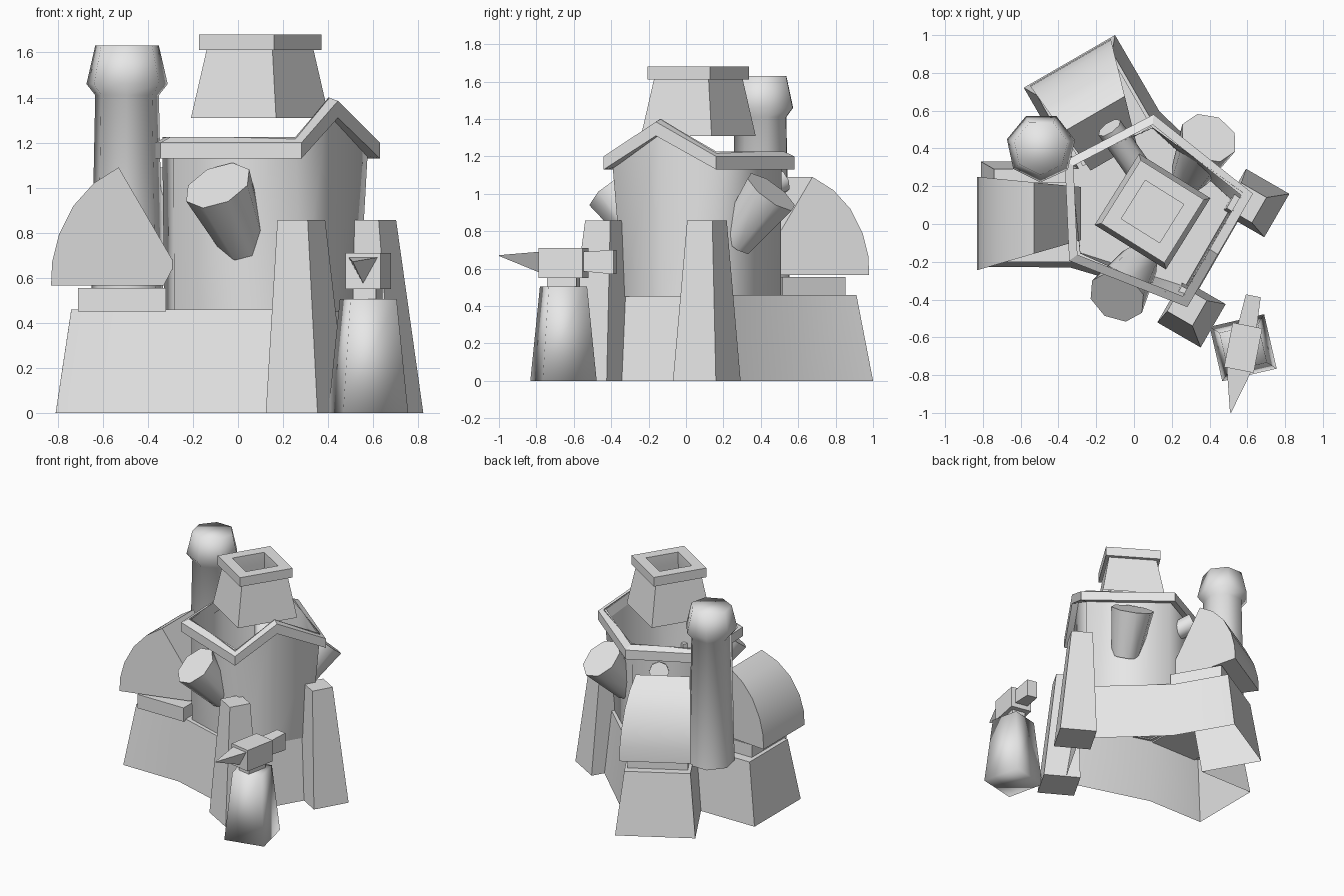
import bpy, bmesh
from math import cos, sin, pi, radians
from mathutils import Matrix, Vector

cube = bpy.data.objects.get("Cube")
if cube:
    bpy.data.objects.remove(cube)

grey = bpy.data.materials.new("plain_grey")
grey.use_nodes = True
COLOUR = (0.8, 0.8, 0.8, 1)
grey.diffuse_color = COLOUR
grey.node_tree.nodes["Principled BSDF"].inputs["Base Color"].default_value = COLOUR


def frame(offset):
    """Symmetry axis of the building, turned 30 degrees and shifted sideways."""
    return Matrix.Rotation(radians(-30), 4, 'Z') @ Matrix.Translation((0, offset, 0))


BODY = frame(0.107)
FLANK = frame(0.08)


def loft(name, loops, start=True, end=True, ring=False, matrix=None, mirror=False, smooth=30):
    """Skin matching loops of points into one object."""
    bm = bmesh.new()
    rows = [[bm.verts.new(p) for p in loop] for loop in loops]
    n = len(rows[0])
    for a, b in zip(rows, rows[1:] + (rows[:1] if ring else [])):
        for i in range(n):
            j = (i + 1) % n
            bm.faces.new((a[i], a[j], b[j], b[i]))
    if start and not ring:
        bm.faces.new(rows[0][::-1])
    if end and not ring:
        bm.faces.new(rows[-1])
    bmesh.ops.recalc_face_normals(bm, faces=bm.faces)
    mesh = bpy.data.meshes.new(name)
    bm.to_mesh(mesh)
    bm.free()
    mesh.materials.append(grey)
    obj = bpy.data.objects.new(name, mesh)
    bpy.context.collection.objects.link(obj)
    if matrix:
        obj.matrix_world = matrix
    if mirror:
        mod = obj.modifiers.new("mirror", 'MIRROR')
        mod.use_axis = (False, True, False)
        mod.use_mirror_merge = False
    bpy.ops.object.select_all(action='DESELECT')
    obj.select_set(True)
    bpy.context.view_layer.objects.active = obj
    bpy.ops.object.shade_smooth_by_angle(angle=radians(smooth))


def rect(cx, cy, w, d, z):
    return [(cx + sx * w / 2, cy + sy * d / 2, z) for sx, sy in ((-1, -1), (1, -1), (1, 1), (-1, 1))]


def circle(r, z, n):
    return [(r * cos(2 * pi * i / n), r * sin(2 * pi * i / n), z) for i in range(n)]


def to_flank(loop):
    return [FLANK.inverted() @ Vector(p) for p in loop]


def turned(x, y, degrees):
    return Matrix.Translation((x, y, 0)) @ Matrix.Rotation(radians(degrees), 4, 'Z')


def tube(name, p, q, r1, r2, mirror=False):
    """Tapered eight-sided cylinder between two points."""
    p, q = Vector(p), Vector(q)
    turn = (q - p).to_track_quat('Z', 'Y').to_matrix().to_4x4()
    place = BODY.inverted() @ Matrix.Translation(p) @ turn
    loops = [[place @ Vector(c) for c in circle(r, z, 8)]
             for r, z in ((r1, 0), (r2, (q - p).length))]
    loft(name, loops, matrix=BODY, mirror=mirror, smooth=80)


def both_sides(half, z):
    """Complete an outline whose first and last points lie on the axis."""
    pts = half + [(u, -w) for u, w in half[-2:0:-1]]
    return [(u, w, z) for u, w in pts]


def gabled(half, z, rise):
    loop = both_sides(half, z)
    u, w, _ = loop[0]
    loop[0] = (u, w, z + rise)
    return loop


# Plinth with two wings, open underneath
foot = [(0.47, 0), (0.47, 0.32), (-0.18, 0.476), (-0.587, 0.709), (-0.866, 0.226), (-0.475, 0)]
deck = [(0.4, 0), (0.4, 0.28), (-0.2, 0.419), (-0.556, 0.624), (-0.786, 0.226), (-0.4, 0)]
loft("plinth", [both_sides(foot, 0), both_sides(deck, 0.46)], start=False, matrix=BODY, smooth=45)

# Main walls, open on top, with a gable at the front
wall_low = [(0.41, -0.02), (0.41, 0.255), (-0.17, 0.38), (-0.44, 0)]
wall_high = [(0.42, -0.025), (0.42, 0.325), (-0.17, 0.385), (-0.45, 0)]
loft("main_walls", [both_sides(wall_low, 0.45), gabled(wall_high, 1.225, 0.175)],
     start=False, end=False, matrix=BODY, smooth=85)

# Roof trim
eave = [(0.465, -0.025), (0.465, 0.347), (-0.2, 0.447), (-0.485, 0)]
inner = [(u * 0.89, w * 0.89) for u, w in eave]
loft("roof_trim", [gabled(eave, 1.13, 0.18), gabled(eave, 1.2, 0.185),
                   gabled(inner, 1.225, 0.175), gabled(inner, 1.14, 0.18)],
     ring=True, matrix=BODY, smooth=20)

# Front buttresses
loft("buttress", [rect(0.5, -0.337, 0.265, 0.265, 0), rect(0.46, -0.315, 0.155, 0.155, 0.857)],
     matrix=FLANK, mirror=True)

# Furnace necks and hoods on the wings
loft("furnace_neck", [to_flank(rect(-0.515, 0.01, 0.39, 0.42, z)) for z in (0.45, 0.555)],
     matrix=FLANK, mirror=True)
hood = [(-0.33, 0.565), (-0.83, 0.565), (-0.825, 0.67), (-0.795, 0.79), (-0.73, 0.92),
        (-0.64, 1.02), (-0.53, 1.09), (-0.28, 0.66)]
sides = [[(x, base + slope * (x + 0.28), z) for x, z in hood]
         for base, slope in ((-0.085, 0.29), (0.196, -0.098))]
loft("furnace_hood", [to_flank(s) for s in sides], matrix=FLANK, mirror=True, smooth=35)

# Side vents and the rear pipe
tube("side_vent", (0.03, -0.2, 0.745), (-0.09, -0.385, 1.01), 0.105, 0.157, mirror=True)
tube("rear_pipe", (0.03, 0.28, 0.95), (-0.13, 0.51, 1.07), 0.07, 0.07)

# Tall stack between the wings
stack = [(0.165, 0.45), (0.145, 1.41), (0.185, 1.46), (0.145, 1.63)]
loft("tall_stack", [circle(r, z, 7) for r, z in stack], matrix=turned(-0.493, 0.405, 12), smooth=85)

# Hollow square chimney above the roof opening
chimney = [(0.445, 1.31), (0.345, 1.61), (0.395, 1.61), (0.395, 1.68), (0.24, 1.68), (0.24, 1.6), (0.32, 1.32)]
loft("chimney", [rect(0, 0, s, s, z) for s, z in chimney], start=False, end=False,
     matrix=turned(0.098, 0.066, -32))

# Stump and anvil
ANVIL = turned(0.578, -0.655, -11)
loft("stump", [rect(0, 0, 0.296, 0.296, 0), rect(0, 0, 0.21, 0.21, 0.505)],
     matrix=turned(0.578, -0.655, 13), smooth=95)
loft("anvil_waist", [rect(0, 0, 0.1, 0.16, z) for z in (0.5, 0.56)], matrix=ANVIL)
loft("anvil_body", [rect(0, 0, 0.16, 0.24, z) for z in (0.55, 0.71)], matrix=ANVIL)
horn_base = [(-0.065, -0.12, 0.69), (0.065, -0.12, 0.69), (0, -0.12, 0.575)]
horn_tip = [(-0.003, -0.35, 0.672), (0.003, -0.35, 0.672), (0, -0.35, 0.667)]
loft("anvil_horn", [horn_base, horn_tip], matrix=ANVIL)
heel = [[(sx * w, y, z) for sx, z in ((-1, low), (1, low), (1, high), (-1, high))]
        for w, y, low, high in ((0.05, 0.12, 0.585, 0.69), (0.04, 0.28, 0.57, 0.7))]
loft("anvil_heel", heel, matrix=ANVIL)
